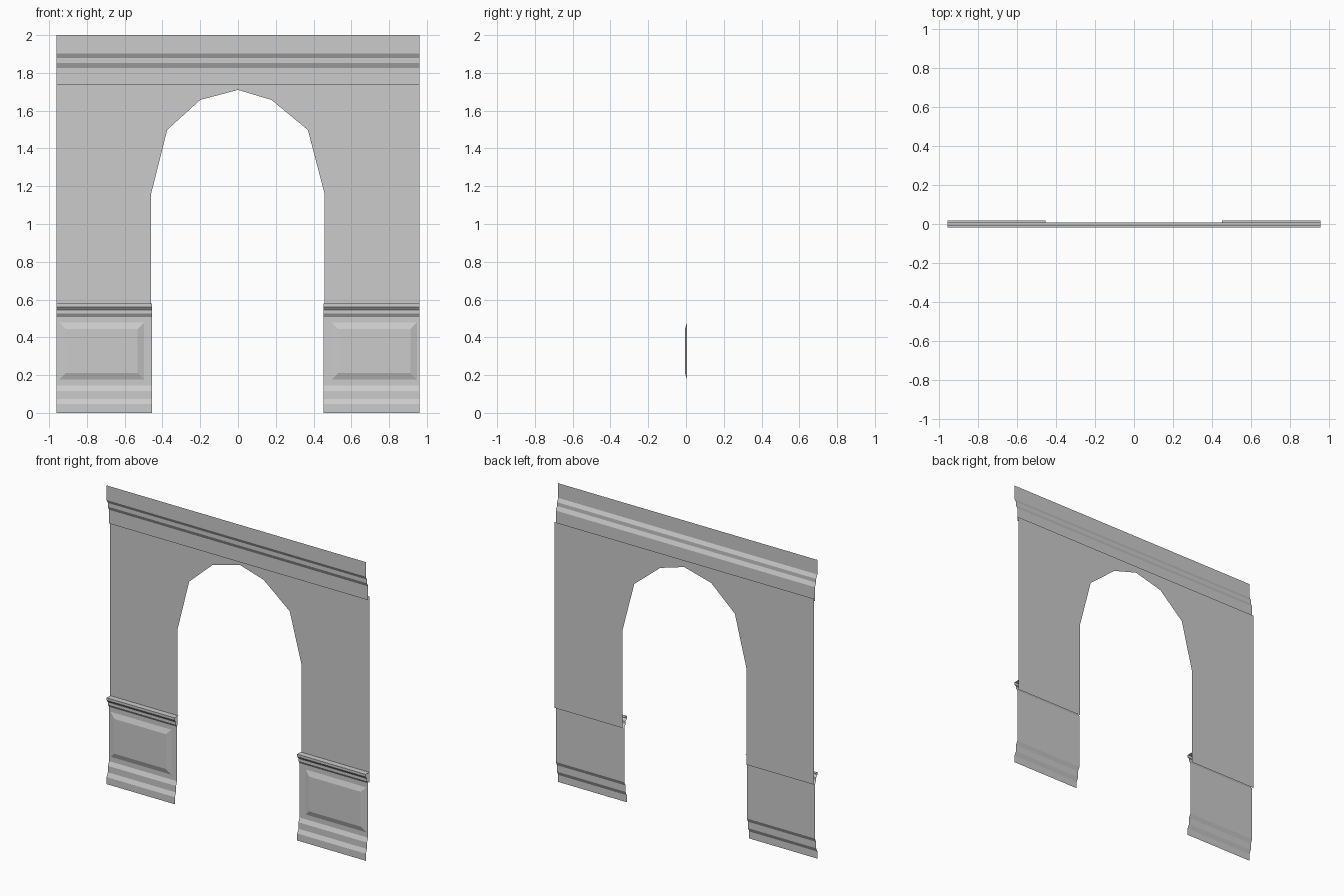
import bpy

if "Cube" in bpy.data.objects:
    bpy.data.objects.remove(bpy.data.objects["Cube"])

FRONT, STEP, PLANE, WALL = -0.019, -0.006, 0.007, 0.019
HALF = 0.96


def make_object(name, verts, faces):
    mesh = bpy.data.meshes.new(name)
    mesh.from_pydata(verts, [], faces)
    mesh.update()
    obj = bpy.data.objects.new(name, mesh)
    bpy.context.collection.objects.link(obj)
    return obj


def sweep(name, profile, x0, x1):
    """Run a (y, z) moulding profile, listed bottom to top, along x."""
    verts = [(x, y, z) for y, z in profile for x in (x0, x1)]
    faces = [(i, i + 1, i + 3, i + 2) for i in range(0, len(verts) - 2, 2)]
    return make_object(name, verts, faces)


def rect(x0, x1, z0, z1, y):
    return [(x0, y, z0), (x1, y, z0), (x1, y, z1), (x0, y, z1)]


def raised_panel(name, x0, x1, z0, z1, bevel):
    """Raised field with four sloping borders."""
    verts = rect(x0, x1, z0, z1, PLANE - 0.001)
    verts += rect(x0 + bevel, x1 - bevel, z0 + bevel, z1 - bevel, STEP)
    faces = [(i, (i + 1) % 4, (i + 1) % 4 + 4, i + 4) for i in range(4)]
    return make_object(name, verts, faces + [(4, 5, 6, 7)])


# Flat wall sheet with faceted arch opening
wall_bottom, wall_top = 0.51, 1.755
arch = [(-0.46, wall_bottom), (-0.46, 1.16), (-0.375, 1.498), (-0.2, 1.657),
        (0.0, 1.71), (0.177, 1.657), (0.37, 1.498), (0.457, 1.165),
        (0.457, wall_bottom)]
outline = arch + [(HALF, wall_bottom), (HALF, wall_top),
                  (-HALF, wall_top), (-HALF, wall_bottom)]
make_object("arched_wall", [(x, WALL, z) for x, z in outline],
            [tuple(range(len(outline)))])

# Stepped cornice
sweep("cornice", [(PLANE, 1.735), (PLANE, 1.827), (STEP, 1.853),
                  (STEP, 1.878), (FRONT, 1.902), (FRONT, 2.0)], -HALF, HALF)

# Baseboard, dado and chair rail on both piers
dado = [(FRONT, 0), (FRONT, 0.047), (STEP, 0.074), (STEP, 0.117),
        (PLANE, 0.144), (PLANE, 0.508), (STEP, 0.527), (STEP, 0.545),
        (FRONT, 0.561), (FRONT, 0.578), (WALL, 0.578)]
sweep("dado_left", dado, -HALF, -0.455)
sweep("dado_right", dado, 0.452, HALF)

# Raised dado panels
raised_panel("panel_left", -0.947, -0.497, 0.177, 0.478, 0.034)
raised_panel("panel_right", 0.497, 0.947, 0.177, 0.478, 0.034)
